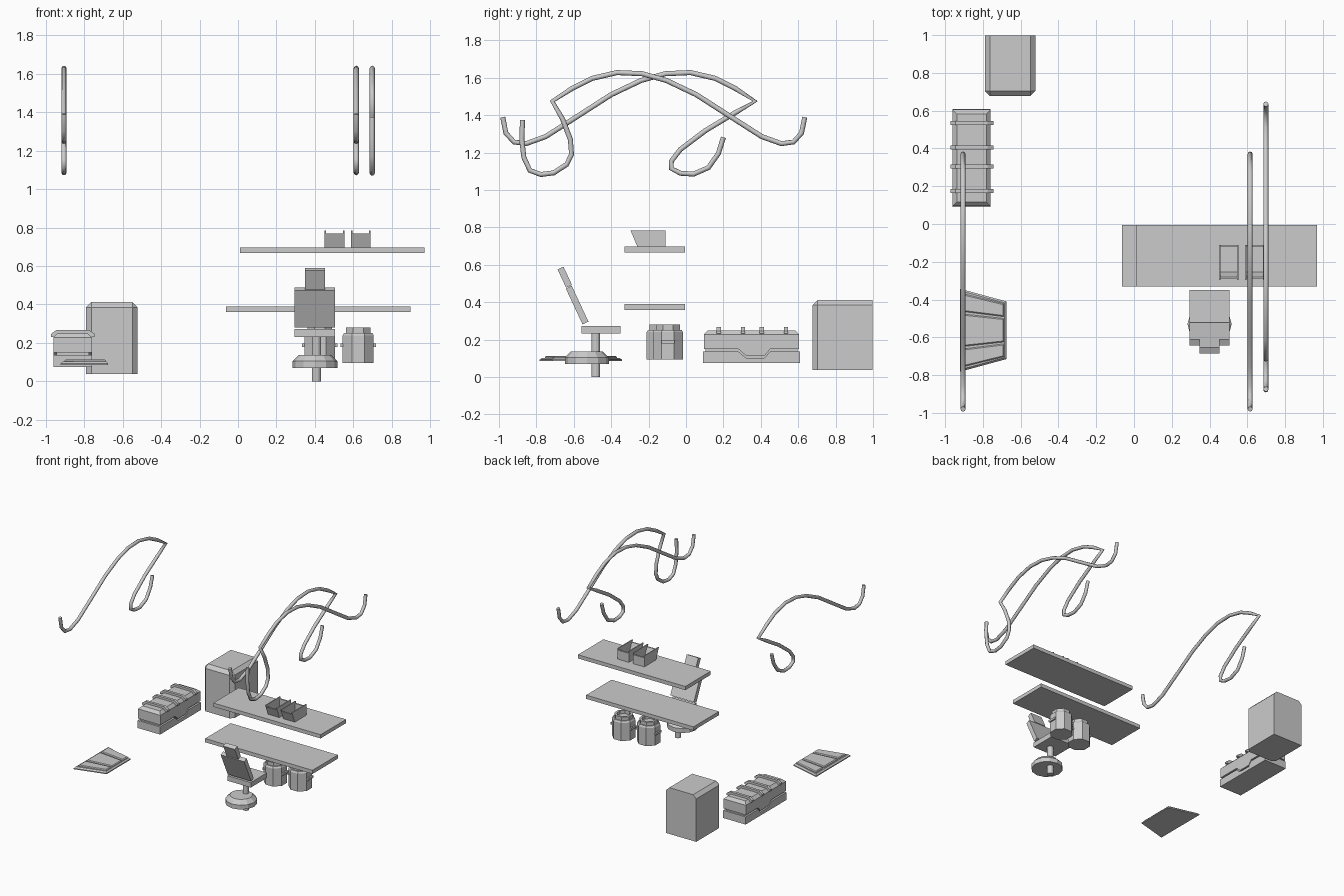
import bpy, bmesh, math
from mathutils import Matrix, Vector

if "Cube" in bpy.data.objects:
    bpy.data.objects.remove(bpy.data.objects["Cube"])


def finish(name, bm):
    bmesh.ops.remove_doubles(bm, verts=bm.verts, dist=1e-5)
    bmesh.ops.recalc_face_normals(bm, faces=bm.faces)
    me = bpy.data.meshes.new(name)
    bm.to_mesh(me)
    bm.free()
    ob = bpy.data.objects.new(name, me)
    bpy.context.collection.objects.link(ob)
    return ob


def bevel(bm, width, test):
    edges = [e for e in bm.edges if test(e.verts[0].co, e.verts[1].co)]
    bmesh.ops.bevel(bm, geom=edges, offset=width, segments=1, affect='EDGES')


def prism(name, pts, axis, lo, hi, width=0, test=None):
    """Extrude a 2D outline along an axis; outline is in the other two axes."""
    place = {'x': lambda a, b, t: (t, a, b), 'y': lambda a, b, t: (a, t, b),
             'z': lambda a, b, t: (a, b, t)}[axis]
    bm = bmesh.new()
    ends = [[bm.verts.new(place(a, b, t)) for a, b in pts] for t in (lo, hi)]
    bm.faces.new(ends[0])
    bm.faces.new(ends[1])
    n = len(pts)
    for i in range(n):
        j = (i + 1) % n
        bm.faces.new((ends[0][i], ends[0][j], ends[1][j], ends[1][i]))
    if test:
        bevel(bm, width, test)
    return finish(name, bm)


def box(name, x, y, z, width=0, test=None):
    return prism(name, [(x[0], y[0]), (x[1], y[0]), (x[1], y[1]), (x[0], y[1])],
                 'z', z[0], z[1], width, test)


def tilted(name, centre, size, angle):
    bm = bmesh.new()
    m = (Matrix.Translation(centre) @ Matrix.Rotation(angle, 4, 'X')
         @ Matrix.Diagonal((*size, 1)))
    bmesh.ops.create_cube(bm, size=1, matrix=m)
    return finish(name, bm)


def lathe(name, cx, cy, profile, sides, phase=0):
    bm = bmesh.new()
    rings = [[bm.verts.new((cx + r * math.cos(phase + k * math.tau / sides),
                            cy + r * math.sin(phase + k * math.tau / sides), z))
              for k in range(sides)] for r, z in profile]
    for a, b in zip(rings, rings[1:]):
        for k in range(sides):
            j = (k + 1) % sides
            bm.faces.new((a[k], a[j], b[j], b[k]))
    bm.faces.new(rings[0])
    bm.faces.new(rings[-1])
    return finish(name, bm)


def cable(name, x, pts):
    cu = bpy.data.curves.new(name, 'CURVE')
    cu.dimensions = '3D'
    cu.bevel_depth = 0.0135
    cu.bevel_resolution = 2
    cu.use_fill_caps = True
    sp = cu.splines.new('POLY')
    sp.points.add(len(pts) - 1)
    for p, (y, z) in zip(sp.points, pts):
        p.co = (x, y, z, 1)
    tmp = bpy.data.objects.new(name + "_path", cu)
    bpy.context.collection.objects.link(tmp)
    bpy.context.view_layer.update()
    me = bpy.data.meshes.new_from_object(
        tmp.evaluated_get(bpy.context.evaluated_depsgraph_get()))
    bpy.data.objects.remove(tmp)
    ob = bpy.data.objects.new(name, me)
    bpy.context.collection.objects.link(ob)


# shelves
box("upper_shelf", (0.01, 0.97), (-0.33, -0.005), (0.667, 0.697))
box("lower_shelf", (-0.063, 0.897), (-0.33, -0.005), (0.36, 0.39))

# open bins with a forward-leaning front
for i, x in enumerate((0.45, 0.587)):
    w, t = 0.103, 0.008
    side = [(-0.11, 0.697), (-0.26, 0.697), (-0.297, 0.785), (-0.11, 0.785)]
    prism(f"bin_side_left_{i}", side, 'x', x, x + t)
    prism(f"bin_side_right_{i}", side, 'x', x + w - t, x + w)
    prism(f"bin_front_{i}", [(-0.26, 0.697), (-0.29, 0.77), (-0.28, 0.77), (-0.25, 0.697)],
          'x', x + t, x + w - t)
    box(f"bin_back_{i}", (x + t, x + w - t), (-0.122, -0.11), (0.697, 0.77))
    box(f"bin_floor_{i}", (x + t, x + w - t), (-0.255, -0.12), (0.697, 0.707))

# swivel chair
lathe("chair_base", 0.4, -0.53, [(0.117, 0.07), (0.117, 0.105), (0.085, 0.137)], 12)
lathe("chair_post", 0.408, -0.482, [(0.023, 0), (0.023, 0.235)], 12)
box("chair_seat", (0.295, 0.505), (-0.558, -0.35), (0.232, 0.273))
tilt = math.radians(25)
tilted("chair_back", (0.4, -0.582, 0.385), (0.21, 0.035, 0.212), tilt)
tilted("chair_headrest", (0.4, -0.648, 0.534), (0.104, 0.035, 0.108), tilt)

# octagonal drums with recessed tops and side handles
for i, (x, y) in enumerate(((0.625, -0.097), (0.425, -0.13))):
    lathe(f"drum_{i}", x, y, [(0.087, 0.095), (0.087, 0.24), (0.079, 0.253), (0.07, 0.253),
                              (0.07, 0.28), (0.052, 0.28), (0.052, 0.255)], 8, math.pi / 8)
    for s in (-1, 1):
        xs = sorted((x + s * 0.075, x + s * 0.092))
        box(f"drum_handle_{i}_{s}", xs, (y - 0.035, y + 0.035), (0.18, 0.197))

# ribbed crate with interlocking lid
prism("crate_base", [(0.09, 0.075), (0.61, 0.075), (0.61, 0.137), (0.45, 0.137), (0.42, 0.103),
                     (0.32, 0.103), (0.28, 0.137), (0.09, 0.137)], 'x', -0.96, -0.76)
box("crate_core", (-0.945, -0.775), (0.105, 0.595), (0.09, 0.2))
prism("crate_lid", [(0.095, 0.15), (0.28, 0.15), (0.32, 0.115), (0.42, 0.115), (0.45, 0.15),
                    (0.605, 0.15), (0.605, 0.25), (0.095, 0.25)], 'x', -0.96, -0.76, 0.022,
      lambda a, b: min(a.z, b.z) > 0.249)
for i, y in enumerate((0.175, 0.305, 0.405, 0.535)):
    prism(f"crate_rib_{i}", [(-0.972, 0.232), (-0.972, 0.247), (-0.945, 0.267), (-0.775, 0.267),
                             (-0.745, 0.247), (-0.745, 0.232)], 'y', y - 0.011, y + 0.011)


# cabinet bevelled on its front and top rims
def cabinet_rim(a, b):
    front = max(a.y, b.y) < 0.69 and max(a.z, b.z) > 0.4
    top_side = min(a.z, b.z) > 0.4 and abs(a.x - b.x) < 0.01
    return front or top_side


box("cabinet", (-0.79, -0.522), (0.677, 0.998), (0.038, 0.412), 0.027, cabinet_rim)

# tapered floor panel with three raised sections
xl, xr = -0.922, -0.675
box_pts = [(xl, -0.782), (xr, -0.715), (xr, -0.41), (xl, -0.343)]
prism("floor_panel", box_pts, 'z', 0.085, 0.103, 0.01, lambda a, b: min(a.z, b.z) > 0.1)
for i, (p, q) in enumerate(((0.05, 0.27), (0.3, 0.7), (0.73, 0.95))):
    def edge(x, f):
        k = (x - xl) / (xr - xl)
        lo, hi = -0.782 + k * 0.067, -0.343 - k * 0.067
        return (x, lo + f * (hi - lo))
    a, b = xl + 0.02, xr - 0.012
    prism(f"floor_panel_section_{i}", [edge(a, p), edge(b, p), edge(b, q), edge(a, q)],
          'z', 0.1, 0.113, 0.006, lambda u, v: min(u.z, v.z) > 0.112)

# hanging cables: shared arch, then a sharp turn into a loose hook
arch = [(-0.98, 1.39), (-0.963, 1.305), (-0.92, 1.257), (-0.855, 1.248), (-0.75, 1.286),
        (-0.59, 1.388), (-0.40, 1.51), (-0.24, 1.586), (-0.11, 1.622), (0.024, 1.628),
        (0.157, 1.597), (0.264, 1.543), (0.37, 1.475)]
hook_a = [(0.264, 1.414), (0.104, 1.318), (-0.03, 1.217), (-0.078, 1.155), (-0.078, 1.115),
          (-0.03, 1.09), (0.04, 1.085), (0.12, 1.12), (0.173, 1.195), (0.2, 1.282)]
hook_b = [(-0.66, 1.38), (-0.618, 1.27), (-0.612, 1.19), (-0.638, 1.137), (-0.707, 1.092),
          (-0.776, 1.083), (-0.835, 1.105), (-0.867, 1.175), (-0.878, 1.27), (-0.874, 1.375)]
cable("cable_left", -0.905, arch + hook_a)
cable("cable_middle", 0.615, arch + hook_a)
cable("cable_right", 0.698, [(-0.345 - y, z) for y, z in arch] + hook_b)
